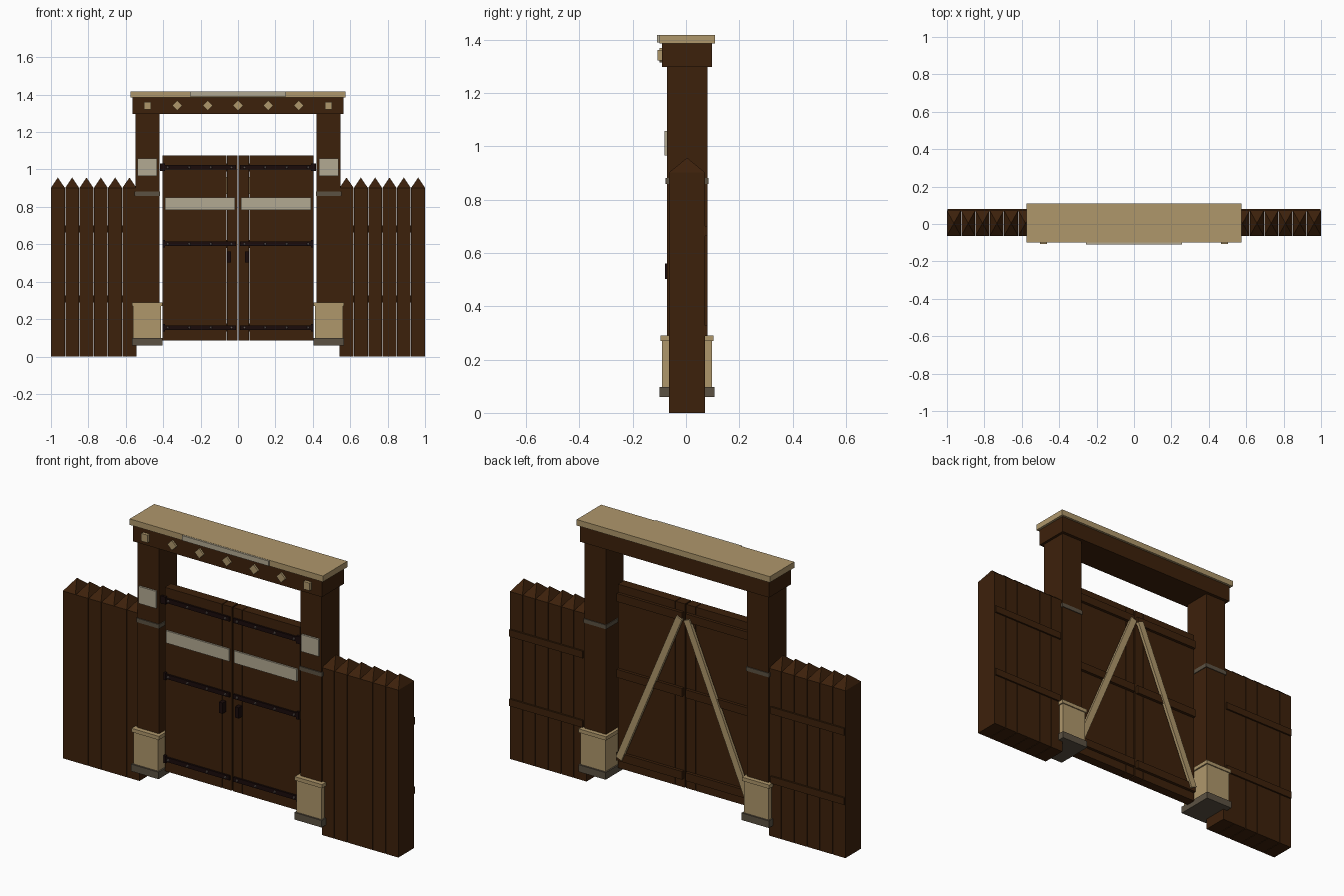
import bpy, bmesh, math
from mathutils import Matrix, Vector

if "Cube" in bpy.data.objects:
    bpy.data.objects.remove(bpy.data.objects["Cube"])


def material(name, rgb):
    m = bpy.data.materials.new(name)
    m.diffuse_color = (*rgb, 1)
    m.use_nodes = True
    m.node_tree.nodes["Principled BSDF"].inputs["Base Color"].default_value = m.diffuse_color
    return m


WOOD = material("dark_wood", (0.046, 0.0150, 0.0032))
SAND = material("sand_timber", (0.43, 0.31, 0.148))
PALE = material("pale_plate", (0.45, 0.40, 0.29))
STONE = material("grey_stone", (0.105, 0.083, 0.055))
IRON = material("black_iron", (0.010, 0.0032, 0.0030))
RIVET = material("rivet_grey", (0.13, 0.10, 0.09))


def finish(name, bm, mat):
    bmesh.ops.recalc_face_normals(bm, faces=bm.faces)
    me = bpy.data.meshes.new(name)
    bm.to_mesh(me)
    bm.free()
    me.materials.append(mat)
    ob = bpy.data.objects.new(name, me)
    bpy.context.collection.objects.link(ob)
    return ob


def add_box(bm, x, y, z, spin=0.0):
    """Box from ranges, optionally spun about its own y axis."""
    size = Vector((x[1] - x[0], y[1] - y[0], z[1] - z[0]))
    mid = Vector((sum(x) / 2, sum(y) / 2, sum(z) / 2))
    mat = (Matrix.Translation(mid) @ Matrix.Rotation(spin, 4, 'Y')
           @ Matrix.Diagonal((*size, 1)))
    bmesh.ops.create_cube(bm, size=1, matrix=mat)


def box(name, x, y, z, mat, spin=0.0):
    bm = bmesh.new()
    add_box(bm, x, y, z, spin)
    return finish(name, bm, mat)


def side(s, a, b):
    return (min(s * a, s * b), max(s * a, s * b))


# Lintel with its cap and front ornaments
box("lintel", (-0.563, 0.563), (-0.09, 0.097), (1.297, 1.386), WOOD)
box("lintel_cap", (-0.576, 0.576), (-0.10, 0.109), (1.386, 1.418), SAND)
box("cap_front_plate", (-0.257, 0.257), (-0.109, -0.10), (1.390, 1.417), PALE)
for i in range(-2, 3):
    x = i * 0.1625
    box("lintel_diamond", (x - 0.019, x + 0.019), (-0.10, -0.09),
        (1.323, 1.361), SAND, math.pi / 4)
for s in (-1, 1):
    box("lintel_stud", side(s, 0.464, 0.502), (-0.107, -0.09), (1.321, 1.362), SAND)

for s, tag in ((-1, "left"), (1, "right")):
    # Gate post with footing, band and plate
    box(tag + "_post", side(s, 0.421, 0.549), (-0.071, 0.08), (0.07, 1.297), WOOD)
    box(tag + "_post_foot", side(s, 0.405, 0.568), (-0.099, 0.106), (0.060, 0.098), STONE)
    box(tag + "_post_base", side(s, 0.413, 0.561), (-0.09, 0.097), (0.098, 0.270), SAND)
    box(tag + "_post_base_trim", side(s, 0.405, 0.568), (-0.096, 0.103), (0.270, 0.290), SAND)
    box(tag + "_post_band", side(s, 0.417, 0.553), (-0.076, 0.084), (0.859, 0.881), STONE)
    box(tag + "_post_plate", side(s, 0.433, 0.536), (-0.081, -0.071), (0.966, 1.058), PALE)

    # Door leaf planks
    bm = bmesh.new()
    for a, b in ((0.0035, 0.0585), (0.0615, 0.403)):
        add_box(bm, side(s, a, b), (-0.048, 0.004), (0.086, 1.076))
    finish(tag + "_door", bm, WOOD)
    box(tag + "_door_plate", side(s, 0.015, 0.39), (-0.057, -0.048), (0.783, 0.849), PALE)
    box(tag + "_door_handle", side(s, 0.037, 0.059), (-0.078, -0.048), (0.503, 0.561), IRON)

    # Iron straps in front, battens behind
    straps, rivets, battens = bmesh.new(), bmesh.new(), bmesh.new()
    for z in (1.011, 0.602, 0.155):
        add_box(straps, side(s, 0.012, 0.404), (-0.058, -0.048), (z - 0.012, z + 0.012))
        h = 0.02
        add_box(straps, side(s, 0.39, 0.418 if z > 1 else 0.403), (-0.061, -0.048),
                (z - h, z + h))
        for x in (0.035, 0.145, 0.26, 0.375):
            m = Matrix.Translation((s * x, -0.061, z)) @ Matrix.Rotation(math.pi / 2, 4, 'X')
            bmesh.ops.create_cone(rivets, cap_ends=True, segments=8, radius1=0.007,
                                  radius2=0.005, depth=0.008, matrix=m)
        add_box(battens, side(s, 0.01, 0.40), (0.004, 0.02), (z - 0.022, z + 0.022))
    finish(tag + "_door_straps", straps, IRON)
    finish(tag + "_door_rivets", rivets, RIVET)
    finish(tag + "_door_battens", battens, WOOD)

    # Diagonal brace on the back of the door
    lo, hi = Vector((0.382, 0.15)), Vector((0.022, 1.005))
    mid, length = (lo + hi) / 2, (hi - lo).length
    lean = math.atan2(hi.x - lo.x, hi.y - lo.y) * s
    box(tag + "_door_brace", (s * mid.x - 0.018, s * mid.x + 0.018), (0.012, 0.029),
        (mid.y - length / 2, mid.y + length / 2), SAND, lean)

    # Pointed fence pales
    bm = bmesh.new()
    for i in range(6):
        outer = 1.0 - i * 0.0765
        inner = outer - 0.0740
        y0, y1, z1 = -0.063, 0.071, 0.902
        ring = [(outer, y0), (inner, y0), (inner, y1), (outer, y1)]
        low = [bm.verts.new((s * x, y, 0)) for x, y in ring]
        top = [bm.verts.new((s * x, y, z1)) for x, y in ring]
        tip = bm.verts.new((s * (outer + inner) / 2, (y0 + y1) / 2, 0.957))
        bm.faces.new(low)
        for k in range(4):
            n = (k + 1) % 4
            bm.faces.new((low[k], low[n], top[n], top[k]))
            bm.faces.new((top[k], top[n], tip))
    finish(tag + "_fence_pales", bm, WOOD)

    # Fence rails at the back
    bm = bmesh.new()
    for z in (0.682, 0.308):
        add_box(bm, side(s, 0.56, 0.998), (0.066, 0.08), (z - 0.019, z + 0.019))
    finish(tag + "_fence_rails", bm, WOOD)
